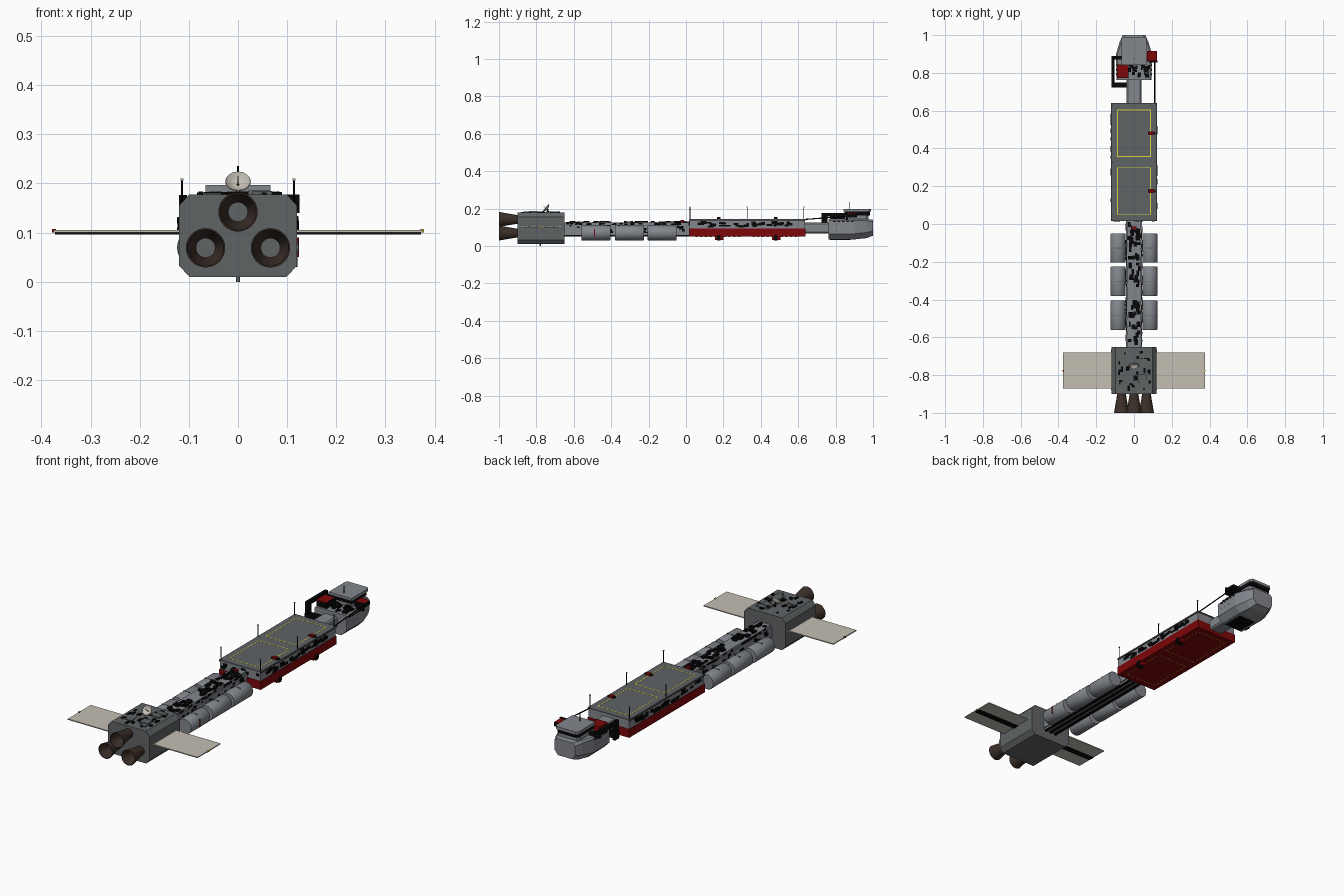
import bpy, bmesh, math, random
from mathutils import Matrix, Vector

if "Cube" in bpy.data.objects:
    bpy.data.objects.remove(bpy.data.objects["Cube"])
random.seed(4)

def mat(name, r, g, b):
    m = bpy.data.materials.new(name)
    m.diffuse_color = (r, g, b, 1)
    m.use_nodes = True
    m.node_tree.nodes["Principled BSDF"].inputs["Base Color"].default_value = m.diffuse_color
    return m

LIGHT = mat("light grey", .225, .24, .265)
DARK = mat("dark grey", .115, .125, .13)
BLACK = mat("black", .002, .002, .002)
RED = mat("red", .21, .002, .003)
BROWN = mat("nozzle brown", .045, .029, .022)
PALE = mat("pale panel", .55, .52, .45)
YELLOW = mat("yellow", .7, .66, .05)

def finish(name, bm, m, smooth=False):
    bmesh.ops.recalc_face_normals(bm, faces=bm.faces)
    me = bpy.data.meshes.new(name)
    bm.to_mesh(me)
    bm.free()
    me.materials.append(m)
    ob = bpy.data.objects.new(name, me)
    bpy.context.collection.objects.link(ob)
    if smooth:
        bpy.context.view_layer.objects.active = ob
        ob.select_set(True)
        bpy.ops.object.shade_smooth_by_angle(angle=math.radians(35))
        ob.select_set(False)
    return ob

def boxes(name, m, items):
    """Each item is x0, x1, y0, y1, z0, z1."""
    bm = bmesh.new()
    for x0, x1, y0, y1, z0, z1 in items:
        c = Vector((x0 + x1, y0 + y1, z0 + z1)) / 2
        bmesh.ops.create_cube(bm, size=1, matrix=Matrix.Translation(c)
                              @ Matrix.Diagonal((x1 - x0, y1 - y0, z1 - z0, 1)))
    return finish(name, bm, m)

def mirrored(items):
    return items + [(-b, -a, *rest) for a, b, *rest in items]

def loft(name, m, sections):
    """Skin between equal-length loops of points, capped at both ends."""
    bm = bmesh.new()
    rings = [[bm.verts.new(p) for p in s] for s in sections]
    n = len(rings[0])
    for a, b in zip(rings, rings[1:]):
        for i in range(n):
            bm.faces.new((a[i], a[(i + 1) % n], b[(i + 1) % n], b[i]))
    bm.faces.new(rings[0])
    bm.faces.new(rings[-1])
    return finish(name, bm, m)

def octagon(y, w, z0, z1, c, d, t=None):
    """Chamfered section; c, d size the lower chamfer and t the upper one."""
    tc, td = (t, t) if t else (c, d)
    return [(-w + c, y, z0), (w - c, y, z0), (w, y, z0 + d), (w, y, z1 - td),
            (w - tc, y, z1), (-w + tc, y, z1), (-w, y, z1 - td), (-w, y, z0 + d)]

def lathe(name, m, profile, place, n=32):
    """Spin (radius, height) points about z, then place the result."""
    bm = bmesh.new()
    vs = [bm.verts.new((r, 0, h)) for r, h in profile]
    es = [bm.edges.new(p) for p in zip(vs, vs[1:])]
    bmesh.ops.spin(bm, geom=vs + es, cent=(0, 0, 0), axis=(0, 0, 1),
                   angle=2 * math.pi, steps=n)
    bmesh.ops.remove_doubles(bm, verts=bm.verts, dist=1e-5)
    bmesh.ops.transform(bm, verts=bm.verts, matrix=place)
    return finish(name, bm, m, True)

def along_y(x, z):
    return Matrix.Translation((x, 0, z)) @ Matrix.Rotation(-math.pi / 2, 4, 'X')

def rod(name, m, a, b, r):
    a, b = Vector(a), Vector(b)
    bm = bmesh.new()
    rot = (b - a).to_track_quat('Z', 'Y').to_matrix().to_4x4()
    bmesh.ops.create_cone(bm, cap_ends=True, segments=8, radius1=r, radius2=r,
                          depth=(b - a).length, matrix=Matrix.Translation((a + b) / 2) @ rot)
    return finish(name, bm, m)

def scatter(n, u0, u1, y0, y1, su, sy):
    """Random rectangles u0, u1, y0, y1 inside the given area."""
    out = []
    for _ in range(n):
        a, b = random.uniform(.35, 1) * su, random.uniform(.35, 1) * sy
        u, y = random.uniform(u0, u1 - a), random.uniform(y0, y1 - b)
        out.append((u, u + a, y, y + b))
    return out

def top_greebles(name, n, x0, x1, y0, y1, z, h, su=.02, sy=.028, m=BLACK):
    boxes(name, m, [(*r, z - .004, z + random.uniform(.3, 1) * h)
                    for r in scatter(n, x0, x1, y0, y1, su, sy)])

def side_greebles(name, n, x, y0, y1, z0, z1, h, su=.016, sy=.03):
    for s in (-1, 1):
        items = []
        for a, b, c, d in scatter(n, z0, z1, y0, y1, su, sy):
            e = x + random.uniform(.3, 1) * h
            items.append((*sorted((s * (x - .004), s * e)), c, d, a, b))
        boxes(name, BLACK, items)

# Engine block with three nozzles
loft("engine_block", DARK, [octagon(y, .12, .01, .178, .021, .023) for y in (-.9, -.65)])
top_greebles("engine_top_greebles", 32, -.09, .09, -.885, -.665, .178, .006)
top_greebles("engine_top_plates", 8, -.08, .08, -.87, -.68, .178, .009, .05, .06, DARK)
boxes("engine_side_seam", PALE, mirrored([(.118, .1206, -.88 + i * .045, -.845 + i * .045, .105, .108)
                                         for i in range(5)]))
for cx, cz in ((0, .142), (-.066, .069), (.066, .069)):
    lathe("nozzle", BROWN, [(.022, -.89), (.027, -.925), (.034, -.965), (.04, -1),
                            (.037, -1), (.029, -.955), (.02, -.915)], along_y(cx, cz))
    lathe("nozzle_throat", DARK, [(0, -.93), (.02, -.93), (.02, -.9), (0, -.9)], along_y(cx, cz))
rod("keel_sensor", LIGHT, (0, -.78, 0), (0, -.78, .012), .004)

# Solar wings
boxes("wing_panel", PALE, mirrored([(.115, .375, -.87, -.68, .1, .105)]))
boxes("wing_spar", BLACK, mirrored([(.115, .372, -.79, -.76, .096, .101)]))
boxes("wing_light_left", RED, [(-.378, -.37, -.781, -.772, .1, .107)])
boxes("wing_light_right", YELLOW, [(.37, .378, -.781, -.772, .1, .107)])

# Dish antenna, tilted towards the front
lathe("dish", PALE, [(0, 0), (.01, .0015), (.019, .006), (.026, .012), (.025, .014),
                     (.018, .008), (.01, .0035), (0, .002)],
      Matrix.Translation((0, -.74, .196)) @ Matrix.Rotation(math.radians(50), 4, 'X'), 24)
rod("dish_mast", BLACK, (0, -.735, .17), (0, -.74, .198), .004)
rod("dish_feed", PALE, (0, -.74, .197), (0, -.763, .214), .0012)

# Spine between engine and cargo
boxes("spine", LIGHT, [(-.036, .036, -.66, .03, .06, .125), (-.042, .042, -.66, -.33, .068, .112),
                       (-.042, .042, -.3, .03, .068, .112)])
boxes("spine_keel_rails", BLACK, [(x - .006, x + .006, -.66, .03, .052, .062) for x in (-.03, 0, .03)])
top_greebles("spine_top_greebles", 62, -.036, .036, -.645, .015, .125, .009, .024, .032)
side_greebles("spine_side_greebles", 28, .042, -.645, .015, .07, .112, .003)
side_greebles("spine_shoulder_greebles", 24, .036, -.645, .015, .11, .125, .005, .013)
boxes("spine_red_box", RED, [(-.012, .012, -.03, -.012, .125, .138)])

# Tanks in three pairs
for s in (-1, 1):
    for y0, y1 in ((-.56, -.405), (-.38, -.225), (-.205, -.05)):
        lathe("tank", LIGHT, [(0, y0), (.038, y0), (.04, y0 + .003), (.04, y1 - .003),
                              (.038, y1), (0, y1)], along_y(s * .084, .07))
        ym = (y0 + y1) / 2
        boxes("tank_bracket", DARK, [(*sorted((s * .03, s * .06)), ym - .02, ym + .02, .062, .08)])
        boxes("tank_top_label", DARK, [(s * .084 - .018, s * .084 + .018, ym - .002, ym + .002, .1, .1105)])
# Thin red marking on the outer face of one tank
boxes("tank_red_mark", RED, [(.1, .1245, -.493, -.487, .05, .09)])

# Cargo section
boxes("cargo_hull_lower", RED, [(-.12, .12, .015, .64, .05, .094)])
boxes("cargo_hull_upper", LIGHT, [(-.118, .118, .018, .637, .094, .138)])
boxes("cargo_deck", DARK, [(-.12, .12, .015, .64, .139, .145)])
boxes("cargo_deck_trim", BLACK, mirrored([(.117, .1205, .015, .64, .136, .139)]))
side_greebles("cargo_side_greebles", 36, .118, .03, .625, .098, .134, .006, .017, .035)
boxes("cargo_end_greebles", BLACK, [(a, b, .014, .02, c, c + .012)
                                    for a, b, c, d in scatter(10, -.11, .11, .097, .13, .03, .01)])
lines, dashes = [], []
for y0, y1 in ((.05, .3), (.355, .605)):
    lines += [(-.09, .09, y, y + .004, .144, .1455) for y in (y0, y1 - .004)]
    lines += mirrored([(.086, .09, y0, y1, .144, .1455)])
    for i in range(10):
        y = y0 + i * .025
        dashes += mirrored([(.087, .09, y, y + .014, .0492, .051)])
    for i in range(7):
        x = -.09 + i * .026
        dashes += [(x, x + .015, y, y + .003, .0492, .051) for y in (y0, y1 - .003)]
boxes("deck_markings", YELLOW, lines)
boxes("belly_markings", YELLOW, dashes)
for y in (.175, .48):
    boxes("deck_clamp", RED, [(.08, .104, y - .01, y + .01, .144, .154)])
    boxes("deck_clamp_arm", BLACK, [(.074, .114, y - .007, y + .007, .144, .151)])
    boxes("belly_clamp", RED, [(.085, .115, y - .02, y + .025, .032, .052)])
    boxes("belly_clamp_foot", BLACK, [(.09, .1213, y - .01, y + .01, .03, .06)])
for s in (-1, 1):
    for y in (.022, .327, .63):
        rod("deck_mast", BLACK, (s * .114, y, .14), (s * .114, y, .208), .002)
        boxes("mast_tip", PALE, [(s * .114 - .003, s * .114 + .003, y - .003, y + .003, .206, .21)])

# Neck between cargo and head
loft("neck", LIGHT, [octagon(y, .04, .066, .125, .008, .008) for y in (.63, .775)])

# Command head
loft("head_hull", LIGHT, [octagon(.762, .092, .035, .145, .03, .03, .008),
                          octagon(.9, .095, .035, .145, .03, .03, .008),
                          octagon(.965, .076, .042, .145, .025, .03, .01),
                          octagon(1, .06, .055, .14, .02, .025, .012)])
boxes("head_belly_bay", BLACK, [(-.048, .048, .77, .88, .033, .04)])
boxes("head_windows", BLACK, mirrored([(.088, .0958, .785 + i * .024, .8 + i * .024, .127, .134)
                                       for i in range(5)]))
boxes("head_side_lights", PALE, mirrored([(.088, .0955, .785 + i * .03, .79 + i * .03, .098, .101)
                                          for i in range(4)]))
top_greebles("head_top_greebles", 30, -.085, .085, .768, .855, .145, .012)

# Bridge tower: base, window band and roof
def bridge(name, m, w, y0, y1, z0, z1):
    loft(name, m, [[(-w, y0, z), (w, y0, z), (w, y1 - .012, z), (w * .85, y1, z),
                    (-w * .85, y1, z), (-w, y1 - .012, z)] for z in (z0, z1)])
bridge("bridge_base", LIGHT, .062, .85, .975, .14, .164)
bridge("bridge_windows", BLACK, .0625, .848, .985, .164, .183)
bridge("bridge_roof", LIGHT, .066, .842, .99, .183, .197)
rod("bridge_mast", BLACK, (0, .875, .19), (0, .875, .235), .002)

# Pods with red covers, docking frame and side boom
boxes("left_pod", BLACK, [(-.088, -.03, .773, .843, .145, .17)])
boxes("left_pod_cover", RED, [(-.09, -.032, .775, .845, .15, .176)])
boxes("right_pod", BLACK, [(.07, .121, .86, .915, .152, .172)])
boxes("right_pod_cover", RED, [(.07, .12, .865, .915, .17, .175)])
boxes("right_pod_bracket", BLACK, [(.08, .125, .855, .866, .14, .178)])
boxes("docking_frame", BLACK, [(-.12, -.104, .735, .89, .157, .177), (-.12, -.104, .725, .757, .08, .177),
                               (-.12, -.035, .722, .75, .085, .118), (-.12, -.06, .87, .89, .14, .16)])
boxes("left_pod_shade", BLACK, [(-.033, -.028, .77, .848, .145, .175)])
rod("side_boom", BLACK, (.11, .635, .142), (.11, .875, .16), .003)
